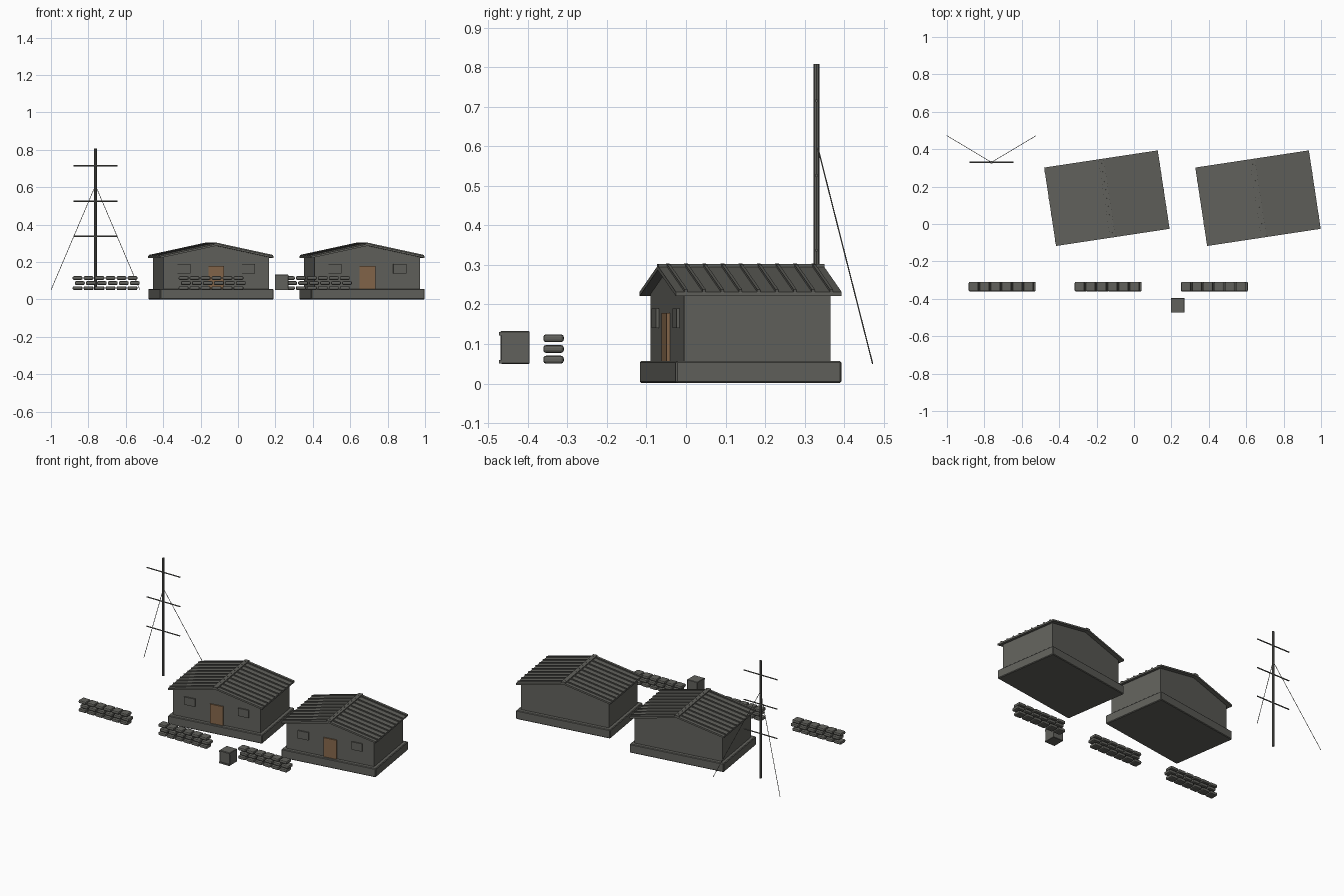
import bpy, bmesh, math
from mathutils import Matrix, Vector

if "Cube" in bpy.data.objects:
    bpy.data.objects.remove(bpy.data.objects["Cube"], do_unlink=True)


def material(name, rgb):
    m = bpy.data.materials.new(name)
    m.use_nodes = True
    m.diffuse_color = (*rgb, 1)
    m.node_tree.nodes["Principled BSDF"].inputs["Base Color"].default_value = (*rgb, 1)
    return m


GREY = material("weathered grey", (0.12, 0.12, 0.107))
BROWN = material("door brown", (0.235, 0.136, 0.07))
GROUND = 0.05


def finish(name, bm, mat=GREY, place=Matrix(), bevel=0, segments=1):
    bmesh.ops.recalc_face_normals(bm, faces=bm.faces)
    mesh = bpy.data.meshes.new(name)
    bm.to_mesh(mesh)
    bm.free()
    mesh.materials.append(mat)
    ob = bpy.data.objects.new(name, mesh)
    bpy.context.collection.objects.link(ob)
    ob.matrix_world = place
    if bevel:
        mod = ob.modifiers.new("soft edges", 'BEVEL')
        mod.width, mod.segments = bevel, segments
    return ob


def add_box(bm, centre, size, turn=Matrix()):
    mat = Matrix.Translation(centre) @ turn @ Matrix.Diagonal((*size, 1))
    bmesh.ops.create_cube(bm, size=1, matrix=mat)


def box(name, centre, size, **kw):
    bm = bmesh.new()
    add_box(bm, centre, size)
    return finish(name, bm, **kw)


def extrude_profile(name, points, depth, **kw):
    """Closed x-z outline pushed along y, centred on y = 0."""
    bm = bmesh.new()
    face = bm.faces.new([bm.verts.new((x, -depth / 2, z)) for x, z in points])
    out = bmesh.ops.extrude_face_region(bm, geom=[face])
    bmesh.ops.translate(bm, vec=(0, depth, 0),
                        verts=[v for v in out["geom"] if isinstance(v, bmesh.types.BMVert)])
    return finish(name, bm, **kw)


def rod(name, a, b, radius, sides=8):
    a, b = Vector(a), Vector(b)
    bm = bmesh.new()
    turn = (b - a).to_track_quat('Z', 'Y').to_matrix().to_4x4()
    bmesh.ops.create_cone(bm, cap_ends=True, segments=sides, radius1=radius, radius2=radius,
                          depth=(b - a).length, matrix=Matrix.Translation((a + b) / 2) @ turn)
    return finish(name, bm)


def hut(tag, x, y):
    place = Matrix.Translation((x, y, 0)) @ Matrix.Rotation(0.15, 4, 'Z')
    half, depth, ridge, rise, thick = 0.307, 0.424, 0.298, 0.066, 0.011
    wall_half, wall_depth = 0.285, 0.375
    under = ridge - thick
    wall_top = under - rise * wall_half / half

    box(tag + "_plinth", (0, 0, 0.029), (2 * half, depth, 0.056), place=place, bevel=0.004)
    extrude_profile(tag + "_walls", [(-wall_half, 0.055), (wall_half, 0.055), (wall_half, wall_top),
                                     (0, under), (-wall_half, wall_top)], wall_depth, place=place)
    eave = ridge - rise
    extrude_profile(tag + "_roof", [(-half, eave - thick), (0, under), (half, eave - thick),
                                    (half, eave), (0, ridge), (-half, eave)], depth, place=place)

    # Raised ribs down both slopes
    bm = bmesh.new()
    pitch = math.atan2(rise, half)
    for side in (-1, 1):
        for i in range(-4, 5):
            add_box(bm, (side * half / 2, i * 0.0465, ridge - rise / 2 + 0.002),
                    (math.hypot(half, rise), 0.008, 0.008),
                    Matrix.Rotation(side * pitch, 4, 'Y'))
    finish(tag + "_roof_ribs", bm, place=place)
    box(tag + "_ridge_cap", (0, 0, 0.298), (0.028, depth, 0.009), place=place)

    # Door and window shutters on the front
    front = -wall_depth / 2
    box(tag + "_door", (0, front - 0.002, 0.118), (0.085, 0.012, 0.122), mat=BROWN, place=place)
    for side, label in ((-1, "right"), (1, "left")):
        box(f"{tag}_{label}_window", (side * 0.175, front - 0.002, 0.165),
            (0.07, 0.012, 0.05), place=place)


def sandbag_wall(name, x, y):
    bm = bmesh.new()
    for row in range(3):
        shift = 0.006 if row == 1 else -0.006
        for i in range(6):
            add_box(bm, (x + shift + (i - 2.5) * 0.0587, y, GROUND + 0.0105 + row * 0.027),
                    (0.053, 0.052, 0.02))
    finish(name, bm, bevel=0.007, segments=2)


hut("west_hut", -0.145, 0.138)
hut("east_hut", 0.663, 0.138)

for label, x in (("west", -0.705), ("middle", -0.138), ("east", 0.430)):
    sandbag_wall(label + "_sandbag_wall", x, -0.335)

# Crate with front battens
box("crate", (0.233, -0.432, 0.0915), (0.073, 0.073, 0.083), bevel=0.002)
for label, z in (("lower", 0.055), ("upper", 0.126)):
    box(f"crate_{label}_batten", (0.233, -0.469, z), (0.073, 0.007, 0.009))

# Radio mast with cross arms and guy wires
mx, my = -0.762, 0.33
rod("mast_pole", (mx, my, GROUND), (mx, my, 0.808), 0.007)
for i, z in enumerate((0.337, 0.526, 0.715)):
    rod(f"mast_cross_arm_{i + 1}", (mx - 0.118, my, z), (mx + 0.118, my, z), 0.004, 6)
for side, label in ((-1, "right"), (1, "left")):
    rod(label + "_guy_wire", (mx, my, 0.61), (mx + side * 0.238, 0.472, GROUND), 0.0016, 6)
